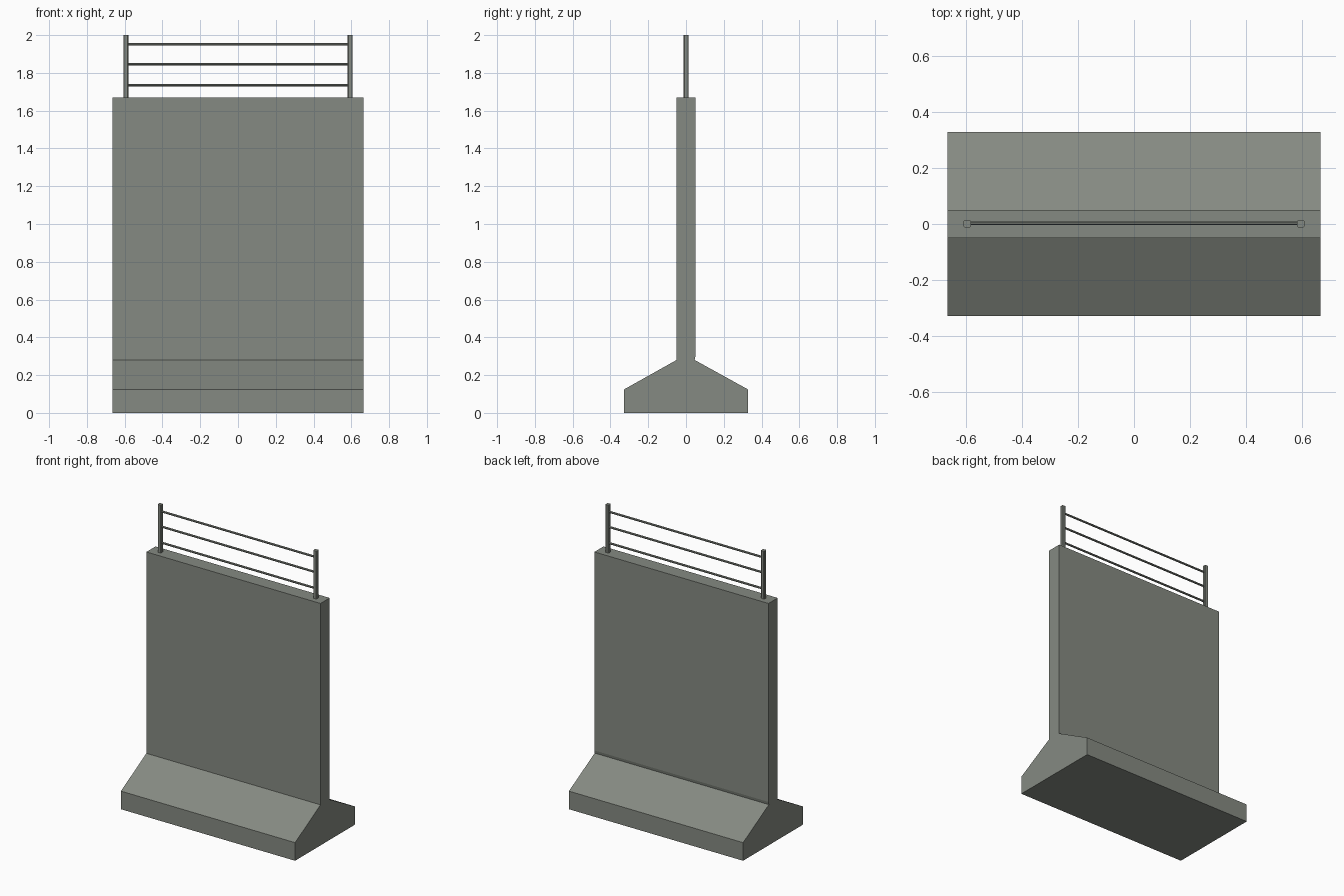
import bpy, bmesh, math
from mathutils import Matrix

if "Cube" in bpy.data.objects:
    bpy.data.objects.remove(bpy.data.objects["Cube"])

concrete = bpy.data.materials.new("concrete_grey")
concrete.diffuse_color = (0.235, 0.254, 0.223, 1)
concrete.use_nodes = True
concrete.node_tree.nodes["Principled BSDF"].inputs["Base Color"].default_value = concrete.diffuse_color


def finish(name, bm):
    bmesh.ops.recalc_face_normals(bm, faces=bm.faces)
    mesh = bpy.data.meshes.new(name)
    bm.to_mesh(mesh)
    bm.free()
    mesh.materials.append(concrete)
    obj = bpy.data.objects.new(name, mesh)
    bpy.context.collection.objects.link(obj)
    return obj


# Barrier: T-wall profile in the YZ plane, extruded along X
HALF_X = 0.665
profile = [(-0.327, 0), (0.327, 0), (0.327, 0.125), (0.046, 0.28), (0.05, 0.30),
           (0.05, 1.67), (-0.05, 1.67), (-0.05, 0.28), (-0.327, 0.125)]
bm = bmesh.new()
face = bm.faces.new([bm.verts.new((-HALF_X, y, z)) for y, z in profile])
ext = bmesh.ops.extrude_face_region(bm, geom=[face])
bmesh.ops.translate(bm, vec=(2 * HALF_X, 0, 0),
                    verts=[v for v in ext["geom"] if isinstance(v, bmesh.types.BMVert)])
finish("concrete_wall", bm)

# Railing posts: square bars with softened vertical corners
POST_X, POST_W = 0.594, 0.026
for side, label in ((-1, "left"), (1, "right")):
    bm = bmesh.new()
    bmesh.ops.create_cube(bm, size=1, matrix=Matrix.Translation((side * POST_X, 0.001, 1.83))
                          @ Matrix.Diagonal((POST_W, POST_W, 0.34, 1)))
    upright = [e for e in bm.edges if abs(e.verts[0].co.z - e.verts[1].co.z) > 0.1]
    bmesh.ops.bevel(bm, geom=upright, offset=0.004, segments=1, affect='EDGES')
    finish("post_" + label, bm)

# Horizontal rails between the posts
for i, z in enumerate((1.735, 1.846, 1.951)):
    bm = bmesh.new()
    bmesh.ops.create_cone(bm, cap_ends=True, segments=8, radius1=0.007, radius2=0.007,
                          depth=2 * POST_X,
                          matrix=Matrix.Translation((0, 0.003, z))
                          @ Matrix.Rotation(math.pi / 2, 4, 'Y')
                          @ Matrix.Rotation(math.pi / 8, 4, 'Z'))
    finish("rail_%d" % (i + 1), bm)
